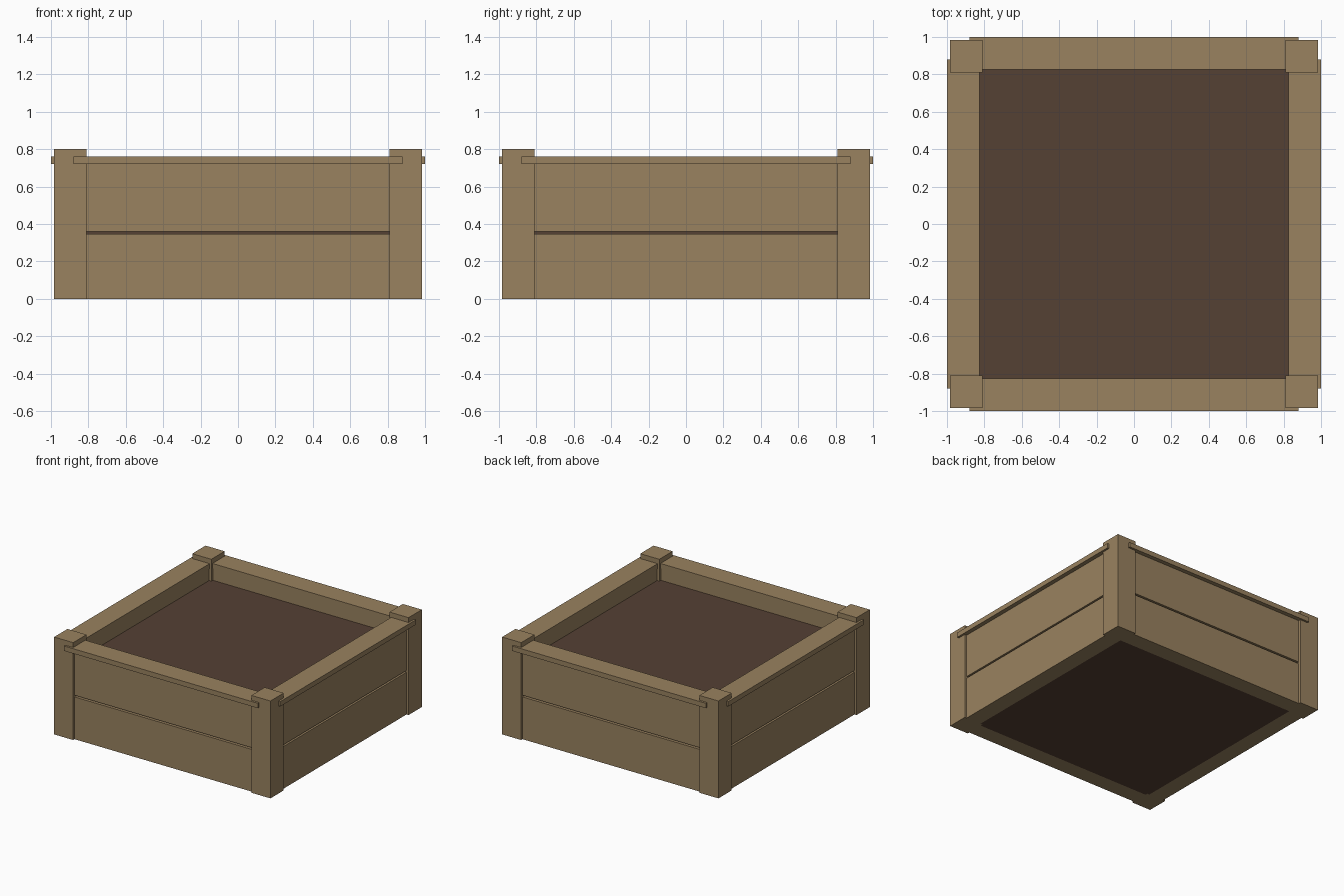
import bpy
from math import radians
from mathutils import Matrix

cube = bpy.data.objects.get("Cube")
if cube:
    bpy.data.objects.remove(cube, do_unlink=True)


def make_material(name, colour):
    mat = bpy.data.materials.new(name)
    mat.use_nodes = True
    mat.diffuse_color = colour
    mat.node_tree.nodes["Principled BSDF"].inputs["Base Color"].default_value = colour
    return mat


wood = make_material("weathered_wood", (0.32, 0.223, 0.115, 1))
earth = make_material("dark_soil", (0.091, 0.052, 0.034, 1))


def box(name, low, high, mat, turn=0):
    """Box between two corners, turned about the z axis in degrees."""
    bpy.ops.mesh.primitive_cube_add(size=1)
    ob = bpy.context.object
    ob.name = name
    size = [b - a for a, b in zip(low, high)]
    middle = [(a + b) / 2 for a, b in zip(low, high)]
    ob.data.transform(Matrix.Rotation(radians(turn), 4, "Z")
                      @ Matrix.Translation(middle)
                      @ Matrix.Diagonal((*size, 1)))
    ob.data.materials.append(mat)
    return ob


POST_IN, POST_OUT, POST_TOP = 0.81, 0.983, 0.80
WALL_IN, WALL_OUT = 0.83, 0.965
RAIL_IN, RAIL_OUT, RAIL_HALF = 0.825, 1.0, 0.88
RAIL_LOW, RAIL_TOP = 0.72, 0.76

# Each side: a corner post, two stacked planks with a gap, and a capping rail
corners = ("front_left", "back_left", "back_right", "front_right")
for i, side in enumerate(("front", "left", "back", "right")):
    turn = 90 * i
    box(corners[i] + "_post", (POST_IN, -POST_OUT, 0),
        (POST_OUT, -POST_IN, POST_TOP), wood, turn)
    box(side + "_lower_plank", (-WALL_IN, -WALL_OUT, 0),
        (WALL_IN, -WALL_IN, 0.347), wood, turn)
    box(side + "_upper_plank", (-WALL_IN, -WALL_OUT, 0.361),
        (WALL_IN, -WALL_IN, RAIL_LOW), wood, turn)
    box(side + "_rail", (-RAIL_HALF, -RAIL_OUT, RAIL_LOW),
        (RAIL_HALF, -RAIL_IN, RAIL_TOP), wood, turn)

# Soil filling the bed
box("soil", (-WALL_IN, -WALL_IN, 0), (WALL_IN, WALL_IN, 0.62), earth)
